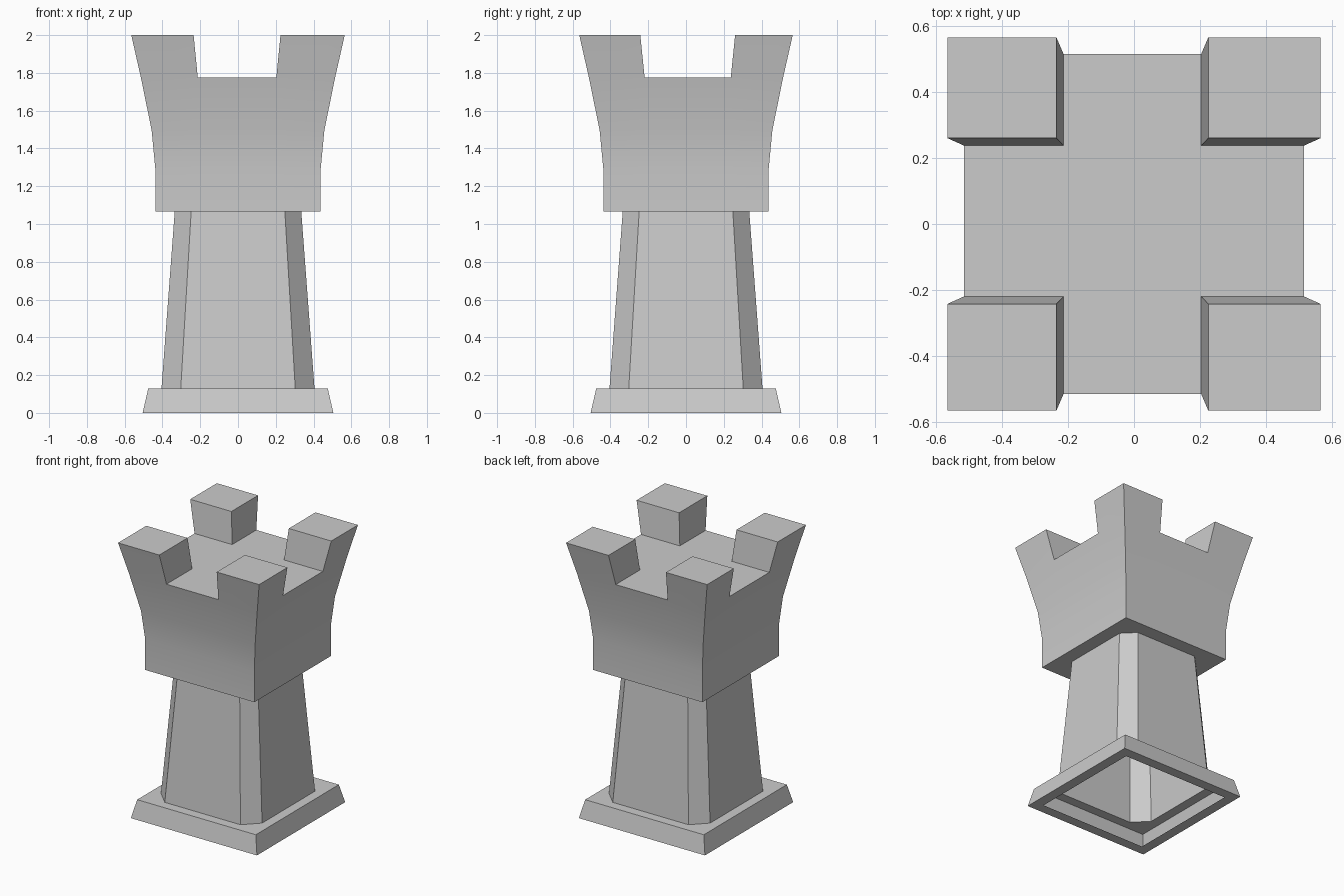
import bpy, bmesh, math

if "Cube" in bpy.data.objects:
    bpy.data.objects.remove(bpy.data.objects["Cube"])


def octagon(z, half, flat):
    # square with cut corners; flat == half gives a plain square once merged
    pts = []
    for k in range(4):
        c, s = round(math.cos(k * math.pi / 2)), round(math.sin(k * math.pi / 2))
        for v in (-flat, flat):
            pts.append((half * c - v * s, half * s + v * c, z))
    return pts


def loft(bm, rings):
    rows = [[bm.verts.new(p) for p in ring] for ring in rings]
    n = len(rows[0])
    for a, b in zip(rows, rows[1:]):
        for i in range(n):
            j = (i + 1) % n
            bm.faces.new((a[i], a[j], b[j], b[i]))
    return rows


def finish(name, bm, smooth=False):
    bmesh.ops.remove_doubles(bm, verts=bm.verts, dist=1e-4)
    bmesh.ops.recalc_face_normals(bm, faces=bm.faces)
    mesh = bpy.data.meshes.new(name)
    bm.to_mesh(mesh)
    bm.free()
    obj = bpy.data.objects.new(name, mesh)
    bpy.context.collection.objects.link(obj)
    if smooth:
        bpy.context.view_layer.objects.active = obj
        obj.select_set(True)
        bpy.ops.object.shade_smooth_by_angle(angle=math.radians(20))
        obj.select_set(False)


# Base and column: one hollow shell, open underneath
bm = bmesh.new()
loft(bm, [octagon(*r) for r in (
    (0, 0.43, 0.43), (0, 0.505, 0.505), (0.13, 0.475, 0.475),
    (0.13, 0.405, 0.303), (1.065, 0.335, 0.248))])
finish("base_and_column", bm)

# Flared head: underside ring around the column
bm = bmesh.new()
loft(bm, [octagon(1.065, 0.335, 0.248), octagon(1.065, 0.437, 0.437)])

# Head walls, split where the battlement gaps meet the rim
GX, GY = (-0.213, 0.203), (-0.219, 0.237)
FLOOR, RIM, TOP, TOP_HALF = 1.775, 0.514, 2.0, 0.565


def wall_ring(z, h):
    xs, ys = (-h, *GX, h), (-h, *GY, h)
    path = ([(i, 0) for i in range(3)] + [(3, j) for j in range(3)]
            + [(i, 3) for i in (3, 2, 1)] + [(0, j) for j in (3, 2, 1)])
    return [(xs[i], ys[j], z) for i, j in path]


loft(bm, [wall_ring(*r) for r in (
    (1.065, 0.437), (1.285, 0.437), (1.495, 0.457), (FLOOR, RIM))])

# Cross-shaped floor with a tapered battlement block on each corner
xs, ys = (-RIM, *GX, RIM), (-RIM, *GY, RIM)
xt = (-TOP_HALF, GX[0] - 0.022, GX[1] + 0.022, TOP_HALF)
yt = (-TOP_HALF, GY[0] - 0.023, GY[1] + 0.023, TOP_HALF)


def cell(px, py, i, j, z):
    return [(px[a], py[b], z) for a, b in
            ((i, j), (i + 1, j), (i + 1, j + 1), (i, j + 1))]


for i in range(3):
    for j in range(3):
        low = cell(xs, ys, i, j, FLOOR)
        if i == 1 or j == 1:
            bm.faces.new([bm.verts.new(p) for p in low])
        else:
            rows = loft(bm, [low, cell(xt, yt, i, j, TOP)])
            bm.faces.new(rows[-1])
finish("battlement_head", bm, smooth=True)
